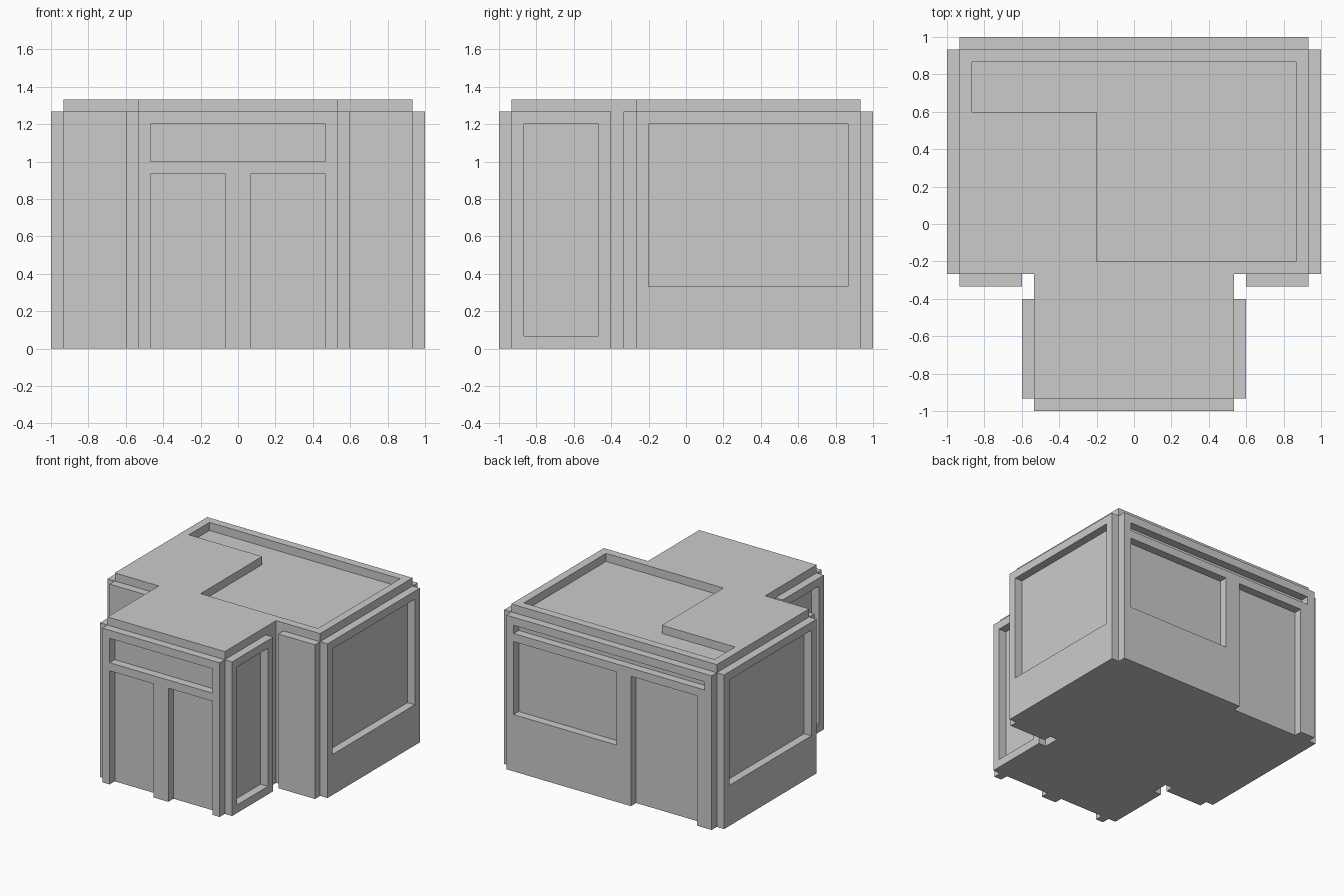
import bpy, bmesh
from mathutils import Matrix

if "Cube" in bpy.data.objects:
    bpy.data.objects.remove(bpy.data.objects["Cube"])

U = 1 / 15  # every dimension is a whole multiple of this module


def rect(a0, b0, a1, b1):
    return [(a0, b0), (a1, b0), (a1, b1), (a0, b1)]


def prism(name, loops, axes, start, depth, mirror=False):
    """Extrude an outline (first loop) with holes (other loops).
    axes = world axes for outline-u, outline-v and extrusion."""
    cu = bpy.data.curves.new(name, 'CURVE')
    cu.dimensions, cu.fill_mode, cu.extrude = '2D', 'BOTH', depth / 2
    for loop in loops:
        sp = cu.splines.new('POLY')
        sp.points.add(len(loop) - 1)
        for p, (u, v) in zip(sp.points, loop):
            p.co = (u, v, 0, 1)
        sp.use_cyclic_u = True
    tmp = bpy.data.objects.new(name + "_profile", cu)
    bpy.context.collection.objects.link(tmp)
    dg = bpy.context.evaluated_depsgraph_get()
    me = bpy.data.meshes.new_from_object(tmp.evaluated_get(dg))
    bpy.data.objects.remove(tmp)

    # place the profile in the world and clean the mesh
    m = Matrix.Identity(4)
    for i in range(3):
        m[i][0] = m[i][1] = m[i][2] = 0
    for col, ax in enumerate(axes):
        m['xyz'.index(ax)][col] = U
    m['xyz'.index(axes[2])][3] = (start + depth / 2) * U
    bm = bmesh.new()
    bm.from_mesh(me)
    bm.transform(m)
    bmesh.ops.remove_doubles(bm, verts=bm.verts, dist=1e-4)
    bmesh.ops.dissolve_limit(bm, angle_limit=0.01, verts=bm.verts, edges=bm.edges)
    bmesh.ops.recalc_face_normals(bm, faces=bm.faces)
    for f in bm.faces:
        f.smooth = False
    bm.to_mesh(me)
    bm.free()
    me.name = name
    ob = bpy.data.objects.new(name, me)
    bpy.context.collection.objects.link(ob)
    if mirror:
        md = ob.modifiers.new("Mirror", 'MIRROR')
        md.use_axis[0] = True
        md.use_mirror_merge = False
    return ob


# T-shaped core and the roof slab with its L-shaped sunken area
tee = [(-8, -14), (8, -14), (8, -4), (14, -4), (14, 14),
       (-14, 14), (-14, -4), (-8, -4)]
sunken = [(-3, -3), (13, -3), (13, 13), (-13, 13), (-13, 9), (-3, 9)]
prism("building_core", [tee], "xyz", 0, 19)
prism("roof_slab", [tee, sunken], "xyz", 19, 1)

# Main side walls with a large window, both sides
prism("side_wall", [rect(-4, 0, 14, 19), rect(-3, 5, 13, 18)], "yzx", 14, 1, True)

# Porch side walls with a tall window, both sides
prism("porch_side_wall", [rect(-14, 0, -6, 19), rect(-13, 1, -7, 18)], "yzx", 8, 1, True)

# Plain front walls beside the porch
prism("front_wing_wall", [rect(9, 0, 14, 19)], "xzy", -5, 1, True)

# Porch front with double door openings and a transom window
front = [(-8, 0), (-7, 0), (-7, 14), (-1, 14), (-1, 0), (1, 0),
         (1, 14), (7, 14), (7, 0), (8, 0), (8, 19), (-8, 19)]
prism("porch_front_wall", [front, rect(-7, 15, 7, 18)], "xzy", -15, 1)

# Back wall with door opening, window and a narrow slot above
back = [(-14, 0), (-12, 0), (-12, 16), (-3, 16), (-3, 0),
        (14, 0), (14, 19), (-14, 19)]
prism("back_wall", [back, rect(-1, 7, 13, 16), rect(-13, 17, 13, 18)], "xzy", 14, 1)
